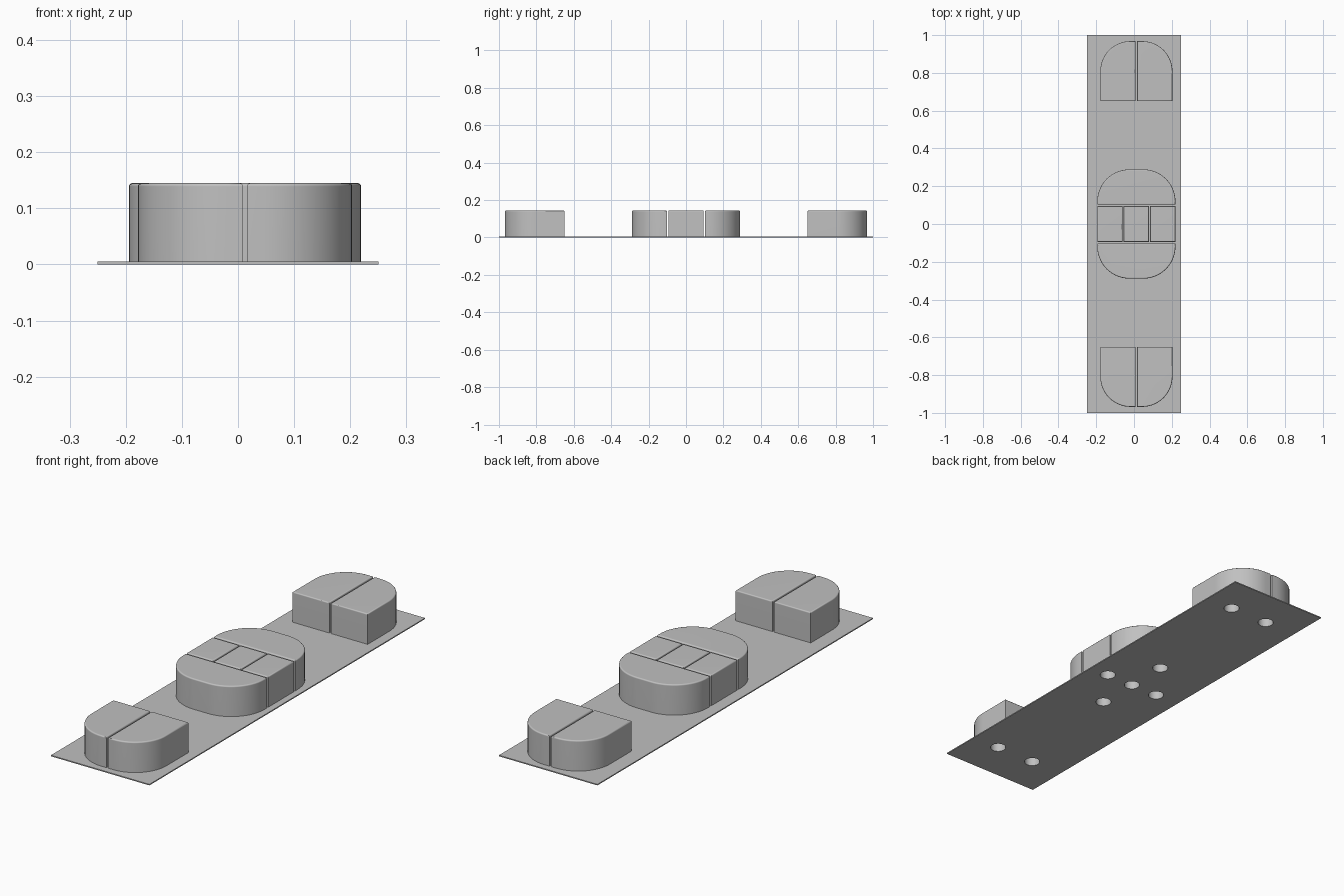
import bpy, bmesh
from math import radians, sin, cos, pi
from mathutils import Matrix

cube = bpy.data.objects.get("Cube")
if cube:
    bpy.data.objects.remove(cube)

PLATE_TOP, BLOCK_TOP = 0.005, 0.145
MID_X = 0.0125          # the blocks sit slightly off the plate's centre line
HOLE_R, HOLE_TOP = 0.034, 0.1

grey = bpy.data.materials.new("matte grey")
grey.use_nodes = True
grey.diffuse_color = (0.53, 0.53, 0.53, 1)
grey.node_tree.nodes["Principled BSDF"].inputs["Base Color"].default_value = (0.53, 0.53, 0.53, 1)


def add_object(name, bm):
    mesh = bpy.data.meshes.new(name)
    bmesh.ops.recalc_face_normals(bm, faces=bm.faces)
    bm.to_mesh(mesh)
    bm.free()
    mesh.materials.append(grey)
    obj = bpy.data.objects.new(name, mesh)
    bpy.context.collection.objects.link(obj)
    return obj


def outline(x0, x1, y0, y1, radii, steps=14):
    """Counter-clockwise rectangle with a radius for each corner."""
    corners = [(x0, y0, 1, 1), (x1, y0, -1, 1), (x1, y1, -1, -1), (x0, y1, 1, -1)]
    points = []
    for i, ((x, y, sx, sy), r) in enumerate(zip(corners, radii)):
        if not r:
            points.append((x, y))
            continue
        for k in range(steps + 1):
            a = pi + (i + k / steps) * pi / 2
            points.append((x + sx * r + r * cos(a), y + sy * r + r * sin(a)))
    return points


def slab(name, points, z0, z1, holes, bevel=0.0):
    """Extruded outline with softened top edges and round holes from below."""
    bm = bmesh.new()
    base = bm.faces.new([bm.verts.new((x, y, z0)) for x, y in points])
    top = bmesh.ops.extrude_face_region(bm, geom=[base], use_keep_orig=True)["geom"]
    top_verts = [v for v in top if isinstance(v, bmesh.types.BMVert)]
    bmesh.ops.translate(bm, vec=(0, 0, z1 - z0), verts=top_verts)
    if bevel:
        rim = [e for e in bm.edges if all(v in top_verts for v in e.verts)]
        bmesh.ops.bevel(bm, geom=rim, offset=bevel, segments=3, profile=0.5, affect='EDGES')
    obj = add_object(name, bm)

    # Cut the holes, then discard the cutter
    drill = bmesh.new()
    for x, y in holes:
        bmesh.ops.create_cone(drill, cap_ends=True, segments=32, radius1=HOLE_R, radius2=HOLE_R,
                              depth=2 * HOLE_TOP, matrix=Matrix.Translation((x, y, 0)))
    cutter = add_object("hole_cutter", drill)
    cutter.hide_render = True
    cut = obj.modifiers.new("Holes", 'BOOLEAN')
    cut.object, cut.operation, cut.solver = cutter, 'DIFFERENCE', 'EXACT'
    graph = bpy.context.evaluated_depsgraph_get()
    obj.data = bpy.data.meshes.new_from_object(obj.evaluated_get(graph))
    obj.modifiers.clear()
    bpy.data.objects.remove(cutter)

    # Smooth curves, crisp edges
    for p in obj.data.polygons:
        p.use_smooth = True
    obj.data.set_sharp_from_angle(angle=radians(35))
    obj.modifiers.new("Normals", 'WEIGHTED_NORMAL').keep_sharp = True
    return obj


all_holes = []


def block(name, x0, x1, y0, y1, radii, hole):
    all_holes.append(hole)
    slab(name, outline(x0, x1, y0, y1, radii), PLATE_TOP, BLOCK_TOP, [hole], bevel=0.006)


# Pairs of end blocks and the rounded caps of the centre group
for side, s in (("front", -1), ("back", 1)):
    def span(near, far):
        return sorted((s * near, s * far))

    for hand, h in (("right", -1), ("left", 1)):
        x0, x1 = sorted((MID_X + h * 0.004, MID_X + h * 0.191))
        outer = [(-1, -1), (1, -1), (1, 1), (-1, 1)].index((h, s))
        radii = [0.16 if i == outer else 0 for i in range(4)]
        block(f"{side}_{hand}_end_block", x0, x1, *span(0.65, 0.968), radii,
              (MID_X + h * 0.099, s * 0.81))

    radii = (0.17, 0.17, 0, 0) if s < 0 else (0, 0, 0.17, 0.17)
    block(f"{side}_centre_cap", MID_X - 0.207, MID_X + 0.207, *span(0.102, 0.289), radii,
          (MID_X, s * 0.197))

# Row of three square blocks in the centre
for name, i in (("right", -1), ("middle", 0), ("left", 1)):
    x = MID_X + i * 0.14
    block(f"{name}_centre_block", x - 0.067, x + 0.067, -0.094, 0.094, (0, 0, 0, 0), (x, 0))

# Thin base plate with a hole under every block
slab("base_plate", outline(-0.25, 0.25, -1, 1, (0, 0, 0, 0)), 0, PLATE_TOP, all_holes)
